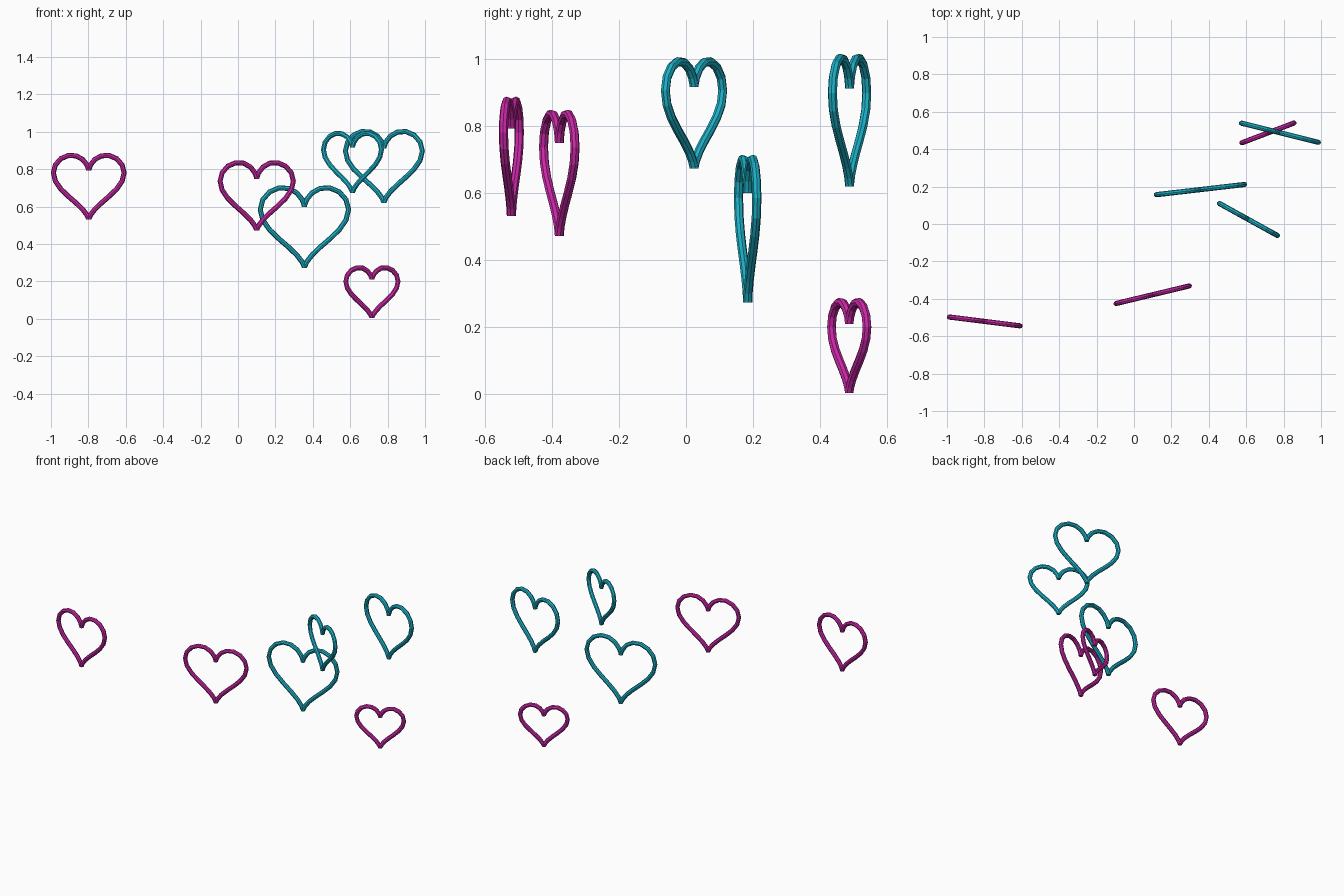
import bpy, bmesh, math
from mathutils import Vector

if "Cube" in bpy.data.objects:
    bpy.data.objects.remove(bpy.data.objects["Cube"])

TUBE = 0.0138   # tube radius
SIDES = 8       # tube sides
STEPS = 16      # segments per half heart


def make_mat(name, rgb):
    m = bpy.data.materials.new(name)
    m.diffuse_color = (*rgb, 1.0)
    m.use_nodes = True
    m.node_tree.nodes["Principled BSDF"].inputs["Base Color"].default_value = m.diffuse_color
    return m


magenta = make_mat("magenta", (0.60, 0.021, 0.39))
teal = make_mat("teal", (0.012, 0.44, 0.58))


def heart_point(t):
    # heart outline, 32 wide, tip at height 0
    x = 16 * math.sin(t) ** 3
    z = 13 * math.cos(t) - 5 * math.cos(2 * t) - 2 * math.cos(3 * t) - math.cos(4 * t) + 17
    return Vector((x, 0, z))


def heart(name, width, loc, yaw, mat):
    s = width / 32
    bm = bmesh.new()
    for side in (1, -1):                      # right half, then its mirror
        rings = []
        for i in range(STEPS + 1):
            t = math.pi * i / STEPS
            if i == 0:
                d = Vector((0, 0, 1))         # rises out of the notch
            elif i == STEPS:
                d = Vector((0, 0, -1))        # drops into the tip
            else:
                d = (heart_point(t + 0.01) - heart_point(t - 0.01)).normalized()
            n = Vector((-d.z, 0, d.x))
            ring = []
            for k in range(SIDES):
                a = 2 * math.pi * k / SIDES
                p = heart_point(t) * s + TUBE * (math.cos(a) * n + math.sin(a) * Vector((0, 1, 0)))
                ring.append(bm.verts.new((p.x * side, p.y, p.z)))
            rings.append(ring)
        for a, b in zip(rings, rings[1:]):
            for k in range(SIDES):
                j = (k + 1) % SIDES
                bm.faces.new((a[k], a[j], b[j], b[k]))
        bm.faces.new(rings[0])
        bm.faces.new(rings[-1])
    bmesh.ops.recalc_face_normals(bm, faces=bm.faces[:])
    me = bpy.data.meshes.new(name)
    bm.to_mesh(me)
    bm.free()
    me.materials.append(mat)
    ob = bpy.data.objects.new(name, me)
    ob.location = loc
    ob.rotation_euler.z = math.radians(yaw)
    bpy.context.collection.objects.link(ob)


# name, outline width, tip position, yaw, colour
heart("left_heart", 0.381, (-0.798, -0.521, 0.53), -7.1, magenta)
heart("middle_heart", 0.403, (0.10, -0.378, 0.471), 13.5, magenta)
heart("low_heart", 0.299, (0.716, 0.487, 0.003), 20.8, magenta)
heart("large_heart", 0.475, (0.355, 0.184, 0.272), 6.6, teal)
heart("turned_heart", 0.354, (0.612, 0.024, 0.672), -28.9, teal)
heart("right_heart", 0.424, (0.78, 0.488, 0.619), -14.0, teal)
